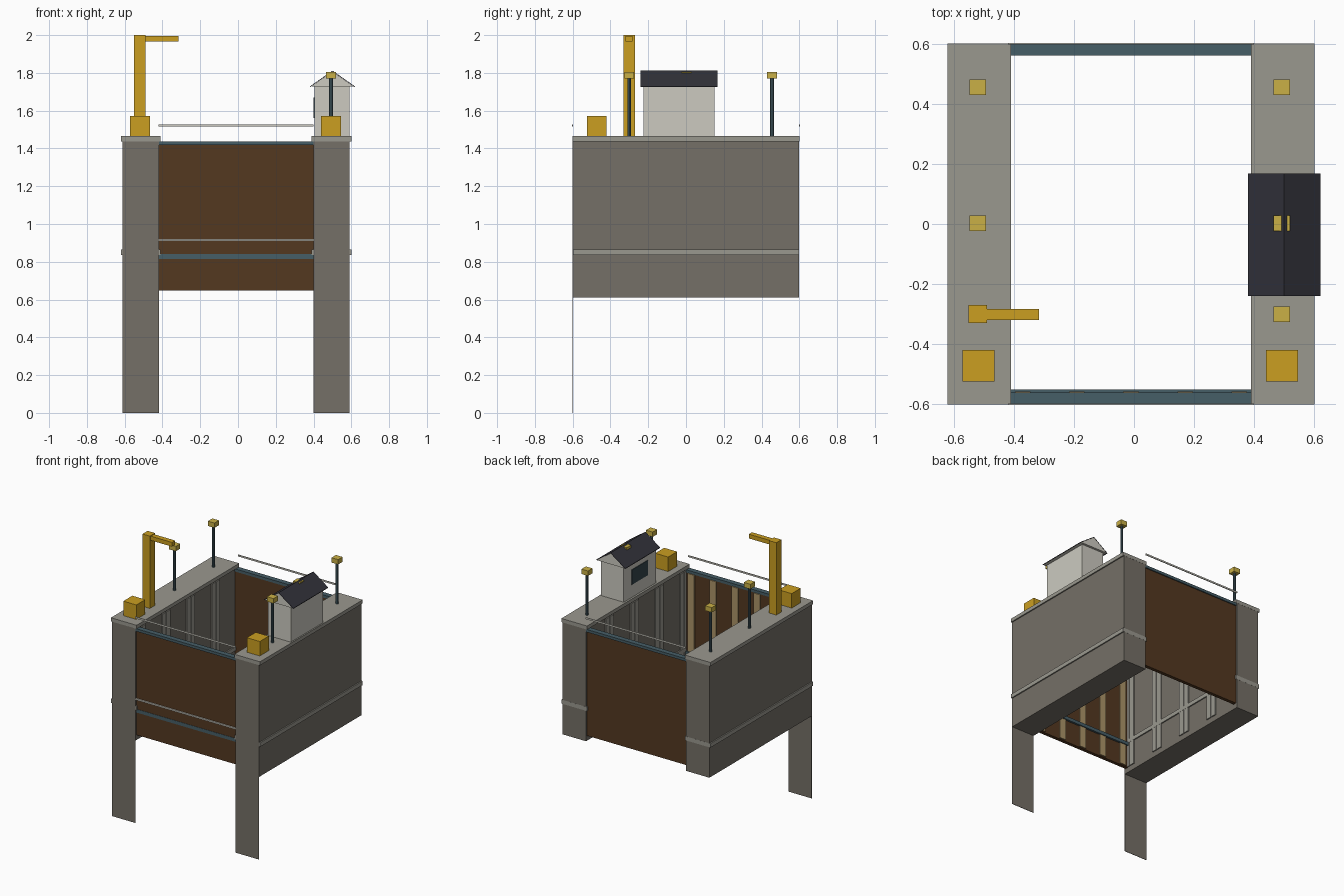
import bpy, bmesh, math

if "Cube" in bpy.data.objects:
    bpy.data.objects.remove(bpy.data.objects["Cube"])


def material(name, r, g, b):
    """Flat colour from 0-255 display values."""
    lin = [((c / 255 + 0.055) / 1.055) ** 2.4 if c > 10 else c / 3294 for c in (r, g, b)]
    m = bpy.data.materials.new(name)
    m.diffuse_color = (*lin, 1)
    m.use_nodes = True
    m.node_tree.nodes["Principled BSDF"].inputs["Base Color"].default_value = m.diffuse_color
    return m


STONE = material("dark stone", 117, 112, 103)
COPING = material("pale stone", 154, 152, 143)
TIMBER = material("brown timber", 84, 56, 32)
RIB = material("tan timber", 172, 148, 104)
STEEL = material("blue grey steel", 70, 94, 103)
YELLOW = material("machine yellow", 203, 159, 33)
LAMP = material("lamp yellow", 202, 176, 70)
CREAM = material("cream plaster", 204, 202, 192)
ROOF = material("dark slate", 50, 50, 58)
GLASS = material("dark glass", 52, 70, 76)


def finish(name, bm, mats):
    bmesh.ops.recalc_face_normals(bm, faces=bm.faces)
    me = bpy.data.meshes.new(name)
    bm.to_mesh(me)
    bm.free()
    for m in mats:
        me.materials.append(m)
    ob = bpy.data.objects.new(name, me)
    bpy.context.collection.objects.link(ob)
    return ob


def box(name, mat, x, y, z):
    """Box between pairs of limits on each axis."""
    bm = bmesh.new()
    bmesh.ops.create_cube(bm, size=1)
    for v in bm.verts:
        v.co = [lim[0] if c < 0 else lim[1] for c, lim in zip(v.co, (x, y, z))]
    return finish(name, bm, [mat])


def around(c, half):
    return (c - half, c + half)


def gable_prism(name, mat, x, y, eave, peak):
    """Triangular prism with its ridge along y."""
    bm = bmesh.new()
    mid = (x[0] + x[1]) / 2
    vs = [bm.verts.new((px, y[0], pz)) for px, pz in ((x[0], eave), (x[1], eave), (mid, peak))]
    face = bm.faces.new(vs)
    ext = bmesh.ops.extrude_face_region(bm, geom=[face])
    for v in ext["geom"]:
        if isinstance(v, bmesh.types.BMVert):
            v.co.y = y[1]
    return finish(name, bm, [mat])


def roof_sheet(name, mat, x, y, eave, peak, t):
    """Two thin slopes folded over the ridge."""
    bm = bmesh.new()
    mid = (x[0] + x[1]) / 2
    outline = [(x[0], eave), (mid, peak), (x[1], eave),
               (x[1], eave + t), (mid, peak + t), (x[0], eave + t)]
    rows = [[bm.verts.new((px, py, pz)) for px, pz in outline] for py in y]
    for i in range(6):
        j = (i + 1) % 6
        bm.faces.new((rows[0][i], rows[0][j], rows[1][j], rows[1][i]))
    for r in rows:
        bm.faces.new((r[0], r[1], r[4], r[5]))
        bm.faces.new((r[1], r[2], r[3], r[4]))
    return finish(name, bm, [mat])


TOP = 1.465          # walking level on the walls
LENGTH = (-0.6, 0.6)

# Chamber walls with coping, band, front piers and inner strips
for side, cx, inward in (("left", -0.515, 1), ("right", 0.495, -1)):
    box(side + "_wall", STONE, around(cx, 0.096), (-0.599, 0.599), (0.61, 1.44))
    box(side + "_coping", COPING, around(cx, 0.105), LENGTH, (1.438, TOP))
    box(side + "_band", COPING, around(cx, 0.105), (-0.5985, 0.5995), (0.835, 0.865))
    box(side + "_front_pier", STONE, around(cx, 0.096), (-0.6, -0.597), (0, 1.44))
    face = cx + inward * 0.096
    for i in range(4):
        for off in (-0.025, 0.025):
            yc = -0.54 + 0.29 * i + off
            box(f"{side}_wall_strip", COPING, sorted((face - inward * 0.005, face + inward * 0.008)),
                around(yc, 0.022), (0.65, 1.43))

# Gates at both ends, each with a steel top beam and a hand rail
SPAN = (-0.42, 0.40)
for end, s in (("front", -1), ("back", 1)):
    box(end + "_gate", TIMBER, SPAN, sorted((s * 0.565, s * 0.59)), (0.648, 1.42))
    box(end + "_gate_top_beam", STEEL, SPAN, sorted((s * 0.56, s * 0.598)), (1.418, 1.438))
    box(end + "_hand_rail", CREAM, SPAN, around(s * 0.6, 0.003), (1.515, 1.527))

# Extra fittings on the front gate
box("front_gate_mid_beam", STEEL, SPAN, (-0.592, -0.55), (0.815, 0.84))
box("front_gate_rail", CREAM, SPAN, (-0.6, -0.59), (0.91, 0.921))
for k in range(-2, 3):
    box("front_gate_rib", RIB, around(-0.01 + 0.18 * k, 0.026), (-0.57, -0.557), (0.655, 1.415))

# Lamp posts in two rows
for x in (-0.52, 0.492):
    for y in (-0.3, 0.003, 0.455):
        bm = bmesh.new()
        bmesh.ops.create_cone(bm, cap_ends=True, segments=8, radius1=0.01, radius2=0.01, depth=0.31)
        bmesh.ops.translate(bm, verts=bm.verts, vec=(x, y, TOP + 0.155))
        finish("lamp_post", bm, [STEEL])
        box("lamp_head", LAMP, around(x, 0.027), around(y, 0.026), (1.77, 1.806))

# Machine boxes near the front
for x in (-0.518, 0.493):
    box("machine_box", YELLOW, around(x, 0.053), (-0.525, -0.42), (TOP, 1.572))

# Crane
box("crane_mast", YELLOW, (-0.55, -0.49), (-0.33, -0.27), (TOP, 2.0))
box("crane_arm", YELLOW, (-0.49, -0.316), (-0.32, -0.283), (1.965, 1.996))

# Control hut
box("hut_walls", CREAM, (0.405, 0.59), (-0.226, 0.15), (TOP, 1.73))
gable_prism("hut_gable", CREAM, (0.385, 0.615), (-0.239, 0.167), 1.727, 1.807)
roof_sheet("hut_roof", ROOF, (0.38, 0.62), (-0.24, 0.168), 1.724, 1.808, 0.004)
box("hut_window", GLASS, (0.401, 0.406), (-0.13, 0.06), (1.56, 1.67))
